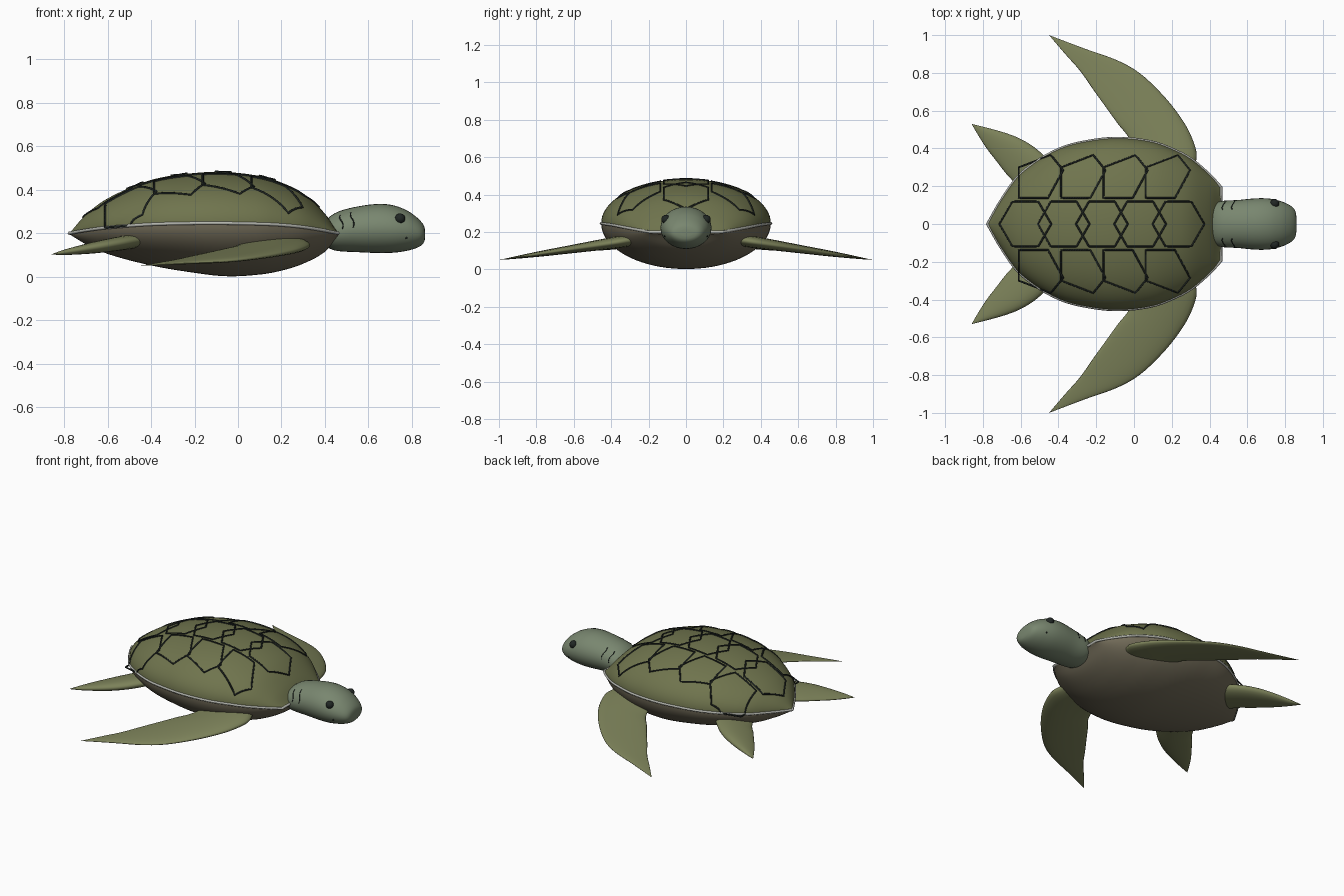
import bpy, bmesh, math
from mathutils import Vector

if "Cube" in bpy.data.objects:
    bpy.data.objects.remove(bpy.data.objects["Cube"])


def material(name, rgb):
    m = bpy.data.materials.new(name)
    m.diffuse_color = (*rgb, 1)
    m.use_nodes = True
    m.node_tree.nodes["Principled BSDF"].inputs["Base Color"].default_value = m.diffuse_color
    return m


SHELL = material("shell_olive", (0.16, 0.175, 0.075))
SKIN = material("flipper_olive", (0.20, 0.22, 0.10))
HEAD = material("head_green", (0.19, 0.24, 0.16))
BELLY = material("belly_brown", (0.17, 0.15, 0.10))
DARK = material("dark", (0.015, 0.02, 0.018))
RIM = material("rim_grey", (0.45, 0.46, 0.42))


def interp(table, x):
    """Smooth interpolation of rows (key, value, value, ...)."""
    n = len(table)
    x = min(max(x, table[0][0]), table[-1][0])
    i = next(k for k in range(n - 1) if x <= table[k + 1][0])

    def slope(k, c):
        a, b = table[max(k - 1, 0)], table[min(k + 1, n - 1)]
        return (b[c] - a[c]) / (b[0] - a[0])

    p, q = table[i], table[i + 1]
    h = q[0] - p[0]
    t = (x - p[0]) / h
    return [(2*t**3 - 3*t*t + 1) * p[c] + (t**3 - 2*t*t + t) * h * slope(i, c)
            + (3*t*t - 2*t**3) * q[c] + (t**3 - t*t) * h * slope(i + 1, c)
            for c in range(1, len(p))]


def loft(name, rings, mat, closed=True):
    bm = bmesh.new()
    rows = [[bm.verts.new(p) for p in r] for r in rings]
    m = len(rings[0])
    for a, b in zip(rows, rows[1:]):
        for j in range(m if closed else m - 1):
            k = (j + 1) % m
            bm.faces.new((a[j], b[j], b[k], a[k]))
    if closed:
        bm.faces.new(rows[0])
        bm.faces.new(rows[-1])
    bmesh.ops.remove_doubles(bm, verts=bm.verts, dist=1e-5)
    if closed:
        bmesh.ops.recalc_face_normals(bm, faces=bm.faces)
    for f in bm.faces:
        f.smooth = True
    me = bpy.data.meshes.new(name)
    bm.to_mesh(me)
    bm.free()
    ob = bpy.data.objects.new(name, me)
    me.materials.append(mat)
    bpy.context.collection.objects.link(ob)
    return ob


def tube(name, paths, radius, mat, cyclic=True):
    cu = bpy.data.curves.new(name, 'CURVE')
    cu.dimensions = '3D'
    cu.bevel_depth = radius
    cu.bevel_resolution = 1
    cu.use_fill_caps = True
    for pts in paths:
        s = cu.splines.new('POLY')
        s.points.add(len(pts) - 1)
        for sp, p in zip(s.points, pts):
            sp.co = (*p, 1)
        s.use_cyclic_u = cyclic
    ob = bpy.data.objects.new(name, cu)
    cu.materials.append(mat)
    bpy.context.collection.objects.link(ob)


# Shell profile: x, half width, rim height, top height, belly height
BODY = [(-0.775, 0.0, 0.20, 0.20, 0.195), (-0.70, 0.13, 0.213, 0.285, 0.15),
        (-0.60, 0.265, 0.226, 0.36, 0.105), (-0.40, 0.395, 0.241, 0.445, 0.052),
        (-0.20, 0.445, 0.246, 0.477, 0.018), (-0.05, 0.453, 0.246, 0.481, 0.002),
        (0.10, 0.433, 0.243, 0.463, 0.01), (0.20, 0.397, 0.238, 0.433, 0.028),
        (0.30, 0.345, 0.228, 0.383, 0.06), (0.40, 0.26, 0.212, 0.29, 0.115),
        (0.46, 0.195, 0.20, 0.205, 0.185)]


def dome(x, y):
    w, rim, top, _ = interp(BODY, x)
    return rim + (top - rim) * math.sqrt(max(0, 1 - (y / max(w, 1e-4)) ** 2))


xs = [-0.1575 - 0.6175 * math.cos(math.pi * i / 48) for i in range(49)]
upper, lower, left = [], [], []
for x in xs:
    w, rim, top, bot = interp(BODY, x)
    angs = [math.pi * j / 40 for j in range(41)]
    upper.append([(x, -w * math.cos(a), rim + (top - rim) * math.sin(a)) for a in angs])
    lower.append([(x, w * math.cos(a), rim - (rim - bot) * math.sin(a)) for a in angs])
    left.append((x, w, rim))
loft("upper_shell", upper, SHELL, False)
loft("belly", lower, BELLY, False)

# Rim running around the shell edge
tube("shell_rim", [left + [(x, -y, z) for x, y, z in reversed(left[1:])]], 0.008, RIM)


# Scute lines draped over the shell
def drape(poly, sub=12):
    out = []
    for a, b in zip(poly, poly[1:] + poly[:1]):
        for i in range(sub):
            p = Vector(a).lerp(Vector(b), i / sub)
            out.append((p.x, p.y, dome(p.x, p.y) + 0.001))
    return out


scutes = []
for i in range(5):
    cx = -0.575 + 0.2025 * i
    scutes.append(drape([(cx + 0.137 * math.cos(k * math.pi / 3),
                          0.137 * math.sin(k * math.pi / 3)) for k in range(6)]))
side = [(-0.61, 0.30), (-0.44, 0.365), (-0.375, 0.285), (-0.455, 0.138), (-0.61, 0.138)]
for i in range(4):
    for s in (1, -1):
        scutes.append(drape([(x + 0.224 * i, s * y) for x, y in side]))
tube("scute_lines", scutes, 0.005, DARK)

# Head and neck: x, half width, top, bottom
SKULL = [(0.40, 0.09, 0.255, 0.145), (0.43, 0.112, 0.283, 0.125), (0.47, 0.122, 0.303, 0.117),
         (0.55, 0.127, 0.323, 0.113), (0.65, 0.136, 0.335, 0.109), (0.72, 0.134, 0.327, 0.111),
         (0.78, 0.12, 0.303, 0.12), (0.82, 0.102, 0.275, 0.132), (0.845, 0.083, 0.25, 0.146),
         (0.857, 0.06, 0.23, 0.162), (0.86, 0.035, 0.213, 0.177)]


def skull(x, a, grow=0.0):
    w, t, b = interp(SKULL, x)
    return (x, (w + grow) * math.cos(a), (t + b) / 2 + ((t - b) / 2 + grow) * math.sin(a))


hx = [0.40 + 0.46 * math.sin(math.pi / 2 * i / 32) for i in range(33)]
loft("head", [[skull(x, 2 * math.pi * j / 32) for j in range(32)] for x in hx], HEAD)

# Neck creases
creases = []
for x in (0.475, 0.525):
    for s in (0, 1):
        arc = [0.1 + 0.8 * k / 10 for k in range(11)]
        creases.append([skull(x + 0.008 * math.sin(6 * a), math.pi - a if s else a, -0.001)
                        for a in arc])
tube("neck_creases", creases, 0.003, DARK, False)


# Eyes and nostrils
def ball(name, loc, r):
    bpy.ops.mesh.primitive_uv_sphere_add(segments=20, ring_count=12, radius=r, location=loc)
    ob = bpy.context.object
    ob.name = name
    ob.data.materials.append(DARK)
    bpy.ops.object.shade_smooth()


for s, tag in ((1, "left"), (-1, "right")):
    ball("eye_" + tag, (0.745, s * 0.108, 0.267), 0.024)
    ball("nostril_" + tag, skull(0.775, math.pi / 2 - s * 1.95), 0.005)

# Flippers: station, leading x y, trailing x y, half thickness
FRONT = [(0, 0.30, 0.26, 0.02, 0.26, 0.035), (1, 0.332, 0.36, 0.0, 0.38, 0.034),
         (2, 0.303, 0.465, -0.03, 0.46, 0.031), (3, 0.25, 0.56, -0.085, 0.53, 0.027),
         (4, 0.16, 0.675, -0.15, 0.62, 0.022), (5, 0.035, 0.795, -0.215, 0.71, 0.017),
         (6, -0.09, 0.867, -0.285, 0.81, 0.012), (7, -0.26, 0.928, -0.36, 0.895, 0.007),
         (8, -0.45, 1.0, -0.45, 1.0, 0.0)]
REAR = [(0, -0.40, 0.28, -0.60, 0.16, 0.036), (1, -0.48, 0.365, -0.64, 0.225, 0.035),
        (2, -0.54, 0.415, -0.68, 0.27, 0.033), (3, -0.61, 0.455, -0.73, 0.335, 0.029),
        (4, -0.69, 0.485, -0.78, 0.40, 0.022), (5, -0.78, 0.51, -0.825, 0.47, 0.013),
        (6, -0.86, 0.53, -0.86, 0.53, 0.0)]


def flipper(name, table, height, s):
    rings = []
    for i in range(table[-1][0] * 5 + 1):
        lx, ly, tx, ty, th = interp(table, i / 5)
        ring = []
        for k in range(24):
            a = 2 * math.pi * k / 24
            u = (1 - math.cos(a)) / 2
            x, y = lx + (tx - lx) * u, ly + (ty - ly) * u
            ring.append((x, s * y, height(x, y) + th * math.sin(a) * (1.15 - 0.5 * u)))
        rings.append(ring)
    loft(name, rings, SKIN)


for s, tag in ((1, "left"), (-1, "right")):
    flipper("front_flipper_" + tag, FRONT, lambda x, y: 0.2 - 0.15 * y, s)
    flipper("rear_flipper_" + tag, REAR, lambda x, y: 0.16 + 0.16 * (x + 0.5), s)
